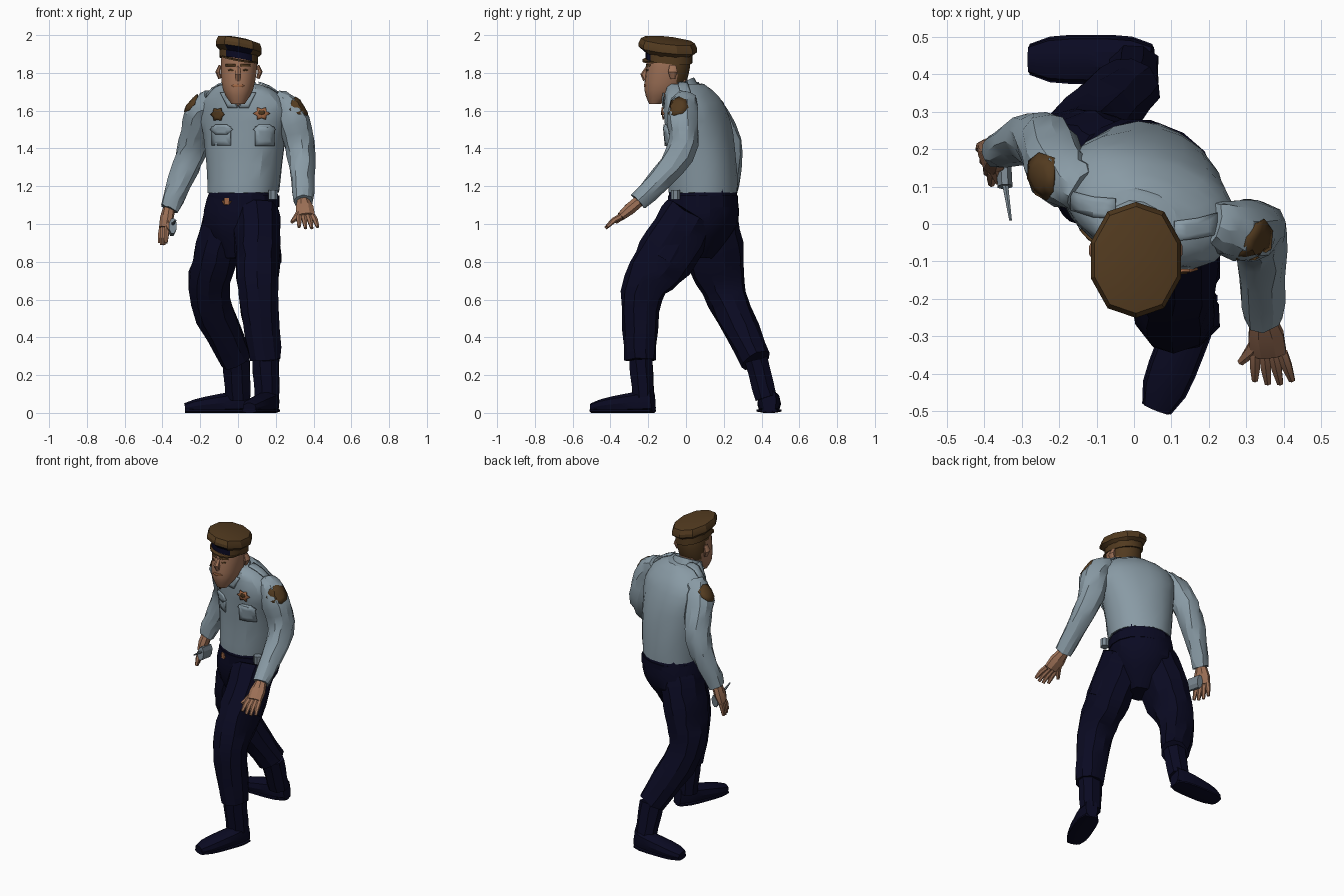
import bpy, bmesh, math, random
from mathutils import Vector
from mathutils.bvhtree import BVHTree

random.seed(4)
if "Cube" in bpy.data.objects:
    bpy.data.objects.remove(bpy.data.objects["Cube"])


def material(name, red, green, blue):
    mat = bpy.data.materials.new(name)
    mat.use_nodes = True
    mat.diffuse_color = (red, green, blue, 1)
    mat.node_tree.nodes["Principled BSDF"].inputs["Base Color"].default_value = mat.diffuse_color
    return mat


SHIRT = material("pale blue cloth", .25, .325, .375)
NAVY = material("navy cloth", .003, .003, .016)
BROWN = material("brown", .085, .043, .014)
SKIN = material("skin", .34, .165, .095)
METAL = material("grey metal", .2, .25, .29)
COPPER = material("copper", .36, .14, .06)
X, Y, Z = Vector((1, 0, 0)), Vector((0, 1, 0)), Vector((0, 0, 1))
TURN = math.radians(-22)
parts = []


def build(name, verts, faces, mat):
    mesh = bpy.data.meshes.new(name)
    mesh.from_pydata([tuple(v) for v in verts], [], faces)
    mesh.materials.append(mat)
    bm = bmesh.new()
    bm.from_mesh(mesh)
    bmesh.ops.recalc_face_normals(bm, faces=bm.faces)
    bm.to_mesh(mesh)
    bm.free()
    part = bpy.data.objects.new(name, mesh)
    bpy.context.collection.objects.link(part)
    parts.append(part)
    return part


def smooth(rows, steps):
    """Flowing in-between rows through a few key rows."""
    out = []
    last = len(rows) - 1
    for i in range(last):
        keys = list(zip(rows[max(i - 1, 0)], rows[i], rows[i + 1], rows[min(i + 2, last)]))
        for step in range(steps):
            t = step / steps
            out.append([b + t / 2 * (c - a + t * (2 * a - 5 * b + 4 * c - d + t * (3 * (b - c) + d - a)))
                        for a, b, c, d in keys])
    return out + [rows[last]]


def ring(centre, a, b, sides, power):
    """Rounded-square cross-section spanned by half-axes a and b."""
    out = []
    for i in range(sides):
        angle = math.tau * (i + .5) / sides
        co, si = math.cos(angle), math.sin(angle)
        size = (abs(co) ** power + abs(si) ** power) ** (-1 / power)
        out.append(centre + (a * co + b * si) * size)
    return out


def loft(name, rings, mat, rough):
    n = len(rings[0])
    verts = [v + Vector([random.uniform(-rough, rough) for axis in "xyz"]) for r in rings for v in r]
    faces = [(j + i, j + (i + 1) % n, j + n + (i + 1) % n, j + n + i)
             for j in range(0, len(verts) - n, n) for i in range(n)]
    faces += [range(n), range(len(verts) - n, len(verts))]
    return build(name, verts, [tuple(f) for f in faces], mat)


def stack(name, rows, mat, turn=0, sides=16, power=2.2, tilt_x=0, tilt_y=0, steps=1, rough=0):
    """Level rings (z, x, y, half width, half depth), optionally tilted."""
    rings = []
    for z, x, y, width, depth in smooth(rows, steps):
        a = Vector((math.cos(turn), math.sin(turn), 0)) * width
        b = Vector((-math.sin(turn), math.cos(turn), 0)) * depth
        for axis in (a, b):
            axis.z = axis.x * tilt_x + axis.y * tilt_y
        rings.append(ring(Vector((x, y, z)), a, b, sides, power))
    return loft(name, rings, mat, rough)


def limb(name, joints, widths, mat, depths=None, ref=X, sides=8, power=2.2, steps=1, rough=0):
    """Tube through joints; widths run along ref, depths across it."""
    rows = smooth([(*p, w, d) for p, w, d in zip(joints, widths, depths or widths)], steps)
    points = [Vector(row[:3]) for row in rows]
    rings = []
    for i, row in enumerate(rows):
        along = (points[min(i + 1, len(rows) - 1)] - points[max(i - 1, 0)]).normalized()
        a = (ref - along * along.dot(ref)).normalized()
        rings.append(ring(points[i], a * row[3], along.cross(a) * row[4], sides, power))
    return loft(name, rings, mat, rough)


def decal(name, target, centre, outward, outline, mat, lift=.007):
    """Thin plate draped onto the target part."""
    tree = BVHTree.FromPolygons([v.co for v in target.data.vertices],
                                [tuple(p.vertices) for p in target.data.polygons])
    out, centre = Vector(outward).normalized(), Vector(centre)
    across = Z.cross(out).normalized()
    up = out.cross(across)

    def drape(u, v):
        point = centre + across * u + up * v
        hit = tree.ray_cast(point + out, -out)[0]
        return (hit or point) + out * lift

    n = len(outline)
    verts = [drape(u * k, v * k) for k in (1, .5) for u, v in outline] + [drape(0, 0)]
    faces = [(i, (i + 1) % n, n + (i + 1) % n, n + i) for i in range(n)]
    faces += [(n + i, n + (i + 1) % n, n + n) for i in range(n)]
    build(name, verts, faces, mat).modifiers.new("thickness", "SOLIDIFY").thickness = .008


def disc(w, h, points=8, inner=1):
    angles = [math.tau * i / points for i in range(points)]
    return [(w * math.cos(t) * (inner if i % 2 else 1), h * math.sin(t) * (inner if i % 2 else 1))
            for i, t in enumerate(angles)]


def rect(w, h, lean=0):
    return [(-w - lean, -h), (-lean, -h), (w - lean, -h), (w, 0),
            (w + lean, h), (lean, h), (-w + lean, h), (-w, 0)]


# Trousers
stack("trouser_seat", [(.82, 0, .06, .08, .08), (1, .01, .09, .195, .178), (1.18, .03, .09, .18, .175)],
      NAVY, TURN, steps=3, rough=.003)


def leg(side, hip, thigh, knee, cuff, ankle, heel, toe):
    limb(side + "_trouser_leg", [hip, thigh, knee, cuff], [.125, .12, .108, .085], NAVY,
         [.15, .155, .108, .083], sides=10, steps=4, rough=.006)
    hip, knee, heel, toe = map(Vector, (hip, knee, heel, toe))
    outside = X * math.copysign(.08, knee.x)
    limb(side + "_cargo_pocket", [hip.lerp(knee, k) + outside for k in (.2, .55)],
         [.03, .045], NAVY, [.06, .08], power=5)
    limb(side + "_boot_shaft", [cuff, ankle], [.076, .068], NAVY, [.066, .06], steps=3, rough=.003)
    # Shoe keeps a rounded toe and a taller heel, over a flat sole
    along = [i / 6 for i in range(7)]
    half = [.064 - .03 * k - .008 * k ** 6 for k in along]
    wide = [.062 - .025 * (2 * k - 1) ** 4 for k in along]
    line = [heel.lerp(toe, k) for k in along]
    limb(side + "_shoe", [p + Z * h for p, h in zip(line, half)], half, NAVY, wide, Z, 10, 2.7)
    limb(side + "_sole", [p + Z * .012 for p in line], [.012] * 7, NAVY, [w + .004 for w in wide], Z, power=6)


leg("left", (.1, .03, 1.05), (.105, -.115, .82), (.11, -.235, .62), (.145, -.24, .28),
    (.155, -.225, .08), (.185, -.175, 0), (.06, -.495, 0))
leg("right", (-.05, .12, 1.05), (-.12, .155, .82), (-.15, .22, .6), (-.01, .37, .28),
    (0, .425, .08), (.05, .44, 0), (-.28, .44, 0))

# Shirt body and collar
torso = stack("shirt_body", [(1.165, .03, .09, .187, .18), (1.4, .035, .08, .212, .17),
              (1.6, .035, .05, .245, .148), (1.7, .025, .02, .18, .115), (1.74, .015, 0, .1, .09)],
              SHIRT, TURN, sides=20, steps=3, rough=.003)
stack("shirt_collar", [(1.69, .01, -.025, .1, .09), (1.74, .01, -.04, .087, .08)], SHIRT, TURN, tilt_y=.45)


# Arms: sleeve with shoulder patch, palm, fingers and thumb
def arm(side, joints, patch, outward, knuckle, tip, across, thumb):
    sleeve = limb(side + "_sleeve", joints, [.06, .083, .075, .05], SHIRT, ref=X + Z / 2,
                  sides=12, steps=4, rough=.006)
    decal(side + "_sleeve_patch", sleeve, patch, outward, disc(.065, .06), BROWN)
    wrist, knuckle, tip, thumb = map(Vector, (joints[-1], knuckle, tip, thumb))
    middle = wrist.lerp(knuckle, .5)
    limb(side + "_palm", [wrist, middle, knuckle], [.034, .05, .05], SKIN, [.032, .033, .024], across)
    for i in range(4):
        spread = across * (i - 1.5)
        base = knuckle + spread * .024
        end = tip + spread * .033 - (tip - knuckle) * abs(i - 1.5) * .1
        limb(f"{side}_finger_{i}", [base, base.lerp(end, .5) + Z * .008, end], [.016, .015, .009],
             SKIN, ref=across, sides=6)
    limb(side + "_thumb", [wrist.lerp(knuckle, .3), middle.lerp(thumb, .5), thumb], [.024, .02, .01],
         SKIN, ref=X + Y + Z, sides=6)


arm("left", [(.2, 0, 1.66), (.28, -.02, 1.58), (.335, -.03, 1.37), (.345, -.25, 1.12)],
    (.31, -.04, 1.61), (.75, -.35, .45), (.36, -.345, 1.04), (.375, -.43, .975), X, (.285, -.37, 1.01))
arm("right", [(-.13, .09, 1.66), (-.2, .14, 1.58), (-.25, .23, 1.37), (-.365, .195, 1.08)],
    (-.225, .13, 1.62), (-.75, -.1, .6), (-.39, .175, .98), (-.4, .15, .885),
    Vector((.35, -.94, 0)), (-.36, .11, .97))


# Shirt details
def on_chest(name, x, z, outline, mat, lift=.007):
    decal(name, torso, (x, 0, z), -Y, outline, mat, lift)


for side, x in (("left", .14), ("right", -.09)):
    on_chest(side + "_chest_pocket", x, 1.465, rect(.05, .05), SHIRT, .005)
    on_chest(side + "_pocket_flap", x, 1.5, disc(.06, .03, 6), SHIRT, .01)
on_chest("left_badge", .125, 1.585, disc(.046, .038, 12, .65), COPPER, .01)
on_chest("left_badge_centre", .125, 1.59, disc(.018, .012), BROWN, .014)
on_chest("right_badge", -.11, 1.58, disc(.036, .038, 12, .75), BROWN, .01)
on_chest("open_neck", 0, 1.66, [(-.04, .03), (0, -.04), (.04, .03)], SKIN)
for side, sign in (("left", 1), ("right", -1)):
    on_chest(side + "_collar_wing", sign * .05, 1.655, rect(.025, .04, sign * .02), SHIRT, .014)
    decal(side + "_epaulette", torso, (.03 + sign * .14, .03 - sign * .03, 1.69), (0, -.3, 1),
          rect(.06, .026), SHIRT, .014)

# Belt, buckle and pouch
belt = stack("belt", [(z, .03, .09, .189, .183) for z in (1.09, 1.15)], NAVY, TURN)
decal("belt_buckle", belt, (-.06, 0, 1.12), -Y, rect(.025, .034), COPPER)
limb("belt_pouch", [(.185, -.055, z) for z in (1.13, 1.18)], [.024, .024], METAL, power=5)

# Handheld radio with aerial
limb("radio_body", [(-.35, .2, .975), (-.345, .1, .99)], [.02, .02], METAL, [.04, .04], power=5)
limb("radio_aerial", [(-.345, .11, 1), (-.33, .01, 1.02)], [.009, .004], METAL, sides=6)

# Neck and head, with hair round the back
limb("neck", [(.01, -.015, 1.66), (0, -.075, 1.77)], [.07, .07], SKIN, sides=10)
head = stack("head", [(1.635, 0, -.165, .035, .03), (1.71, 0, -.12, .08, .1),
             (1.83, .005, -.095, .097, .116), (1.91, .005, -.095, .09, .11)], SKIN, sides=18, steps=3)
head.data.materials.append(BROWN)
for face in head.data.polygons:
    c = face.center
    face.material_index = int(c.z > 1.74 and c.y + (c.z - 1.74) * .6 > -.03)
limb("nose", [(0, -.2, 1.83), (0, -.224, 1.79), (0, -.21, 1.765)], [.012, .018, .018], SKIN, sides=6)
decal("mouth", head, (0, 0, 1.732), -Y, disc(.035, .008), COPPER, .004)
for side, sign in (("left", 1), ("right", -1)):
    decal(side + "_eye", head, (sign * .04, 0, 1.815), -Y, disc(.014, .005), BROWN, .004)
    decal(side + "_eyebrow", head, (sign * .04, 0, 1.84), -Y, rect(.026, .006), BROWN, .004)
    ear = Vector((.005 + sign * .1, -.07, 1.805))
    limb(side + "_ear", [ear - Z * .035, ear + X * sign * .012, ear + Z * .035], [.01, .014, .008],
         SKIN, [.014, .026, .018])

# Peaked cap: band and underside with navy at the front, wide crown and short visor
band = stack("cap_band", [(z, .005, -.09, .103, .124) for z in (1.865, 1.915)], BROWN,
             sides=18, tilt_x=-.18, tilt_y=-.1)
crown = stack("cap_crown", [(1.9 + rise, .005, -.096, .125 * size, .155 * size) for rise, size in
              ((0, .8), (.025, 1), (.045, 1), (.07, .92), (.08, .55))], BROWN,
              sides=10, tilt_x=-.18, tilt_y=-.1)
for part in (band, crown):
    part.data.materials.append(NAVY)
    for face in part.data.polygons:
        c = face.center
        face.material_index = int(c.z < 1.935 and c.y < -.16 and abs(c.x) < .07)
stack("cap_visor", [(z, .005, -.11, .1, .122) for z in (1.873, 1.881)], BROWN, tilt_x=-.18, tilt_y=.1)

# Soft shading that keeps the creases
bpy.ops.object.select_all(action="DESELECT")
for part in parts:
    part.select_set(True)
bpy.context.view_layer.objects.active = torso
bpy.ops.object.shade_smooth_by_angle(angle=math.radians(25))
